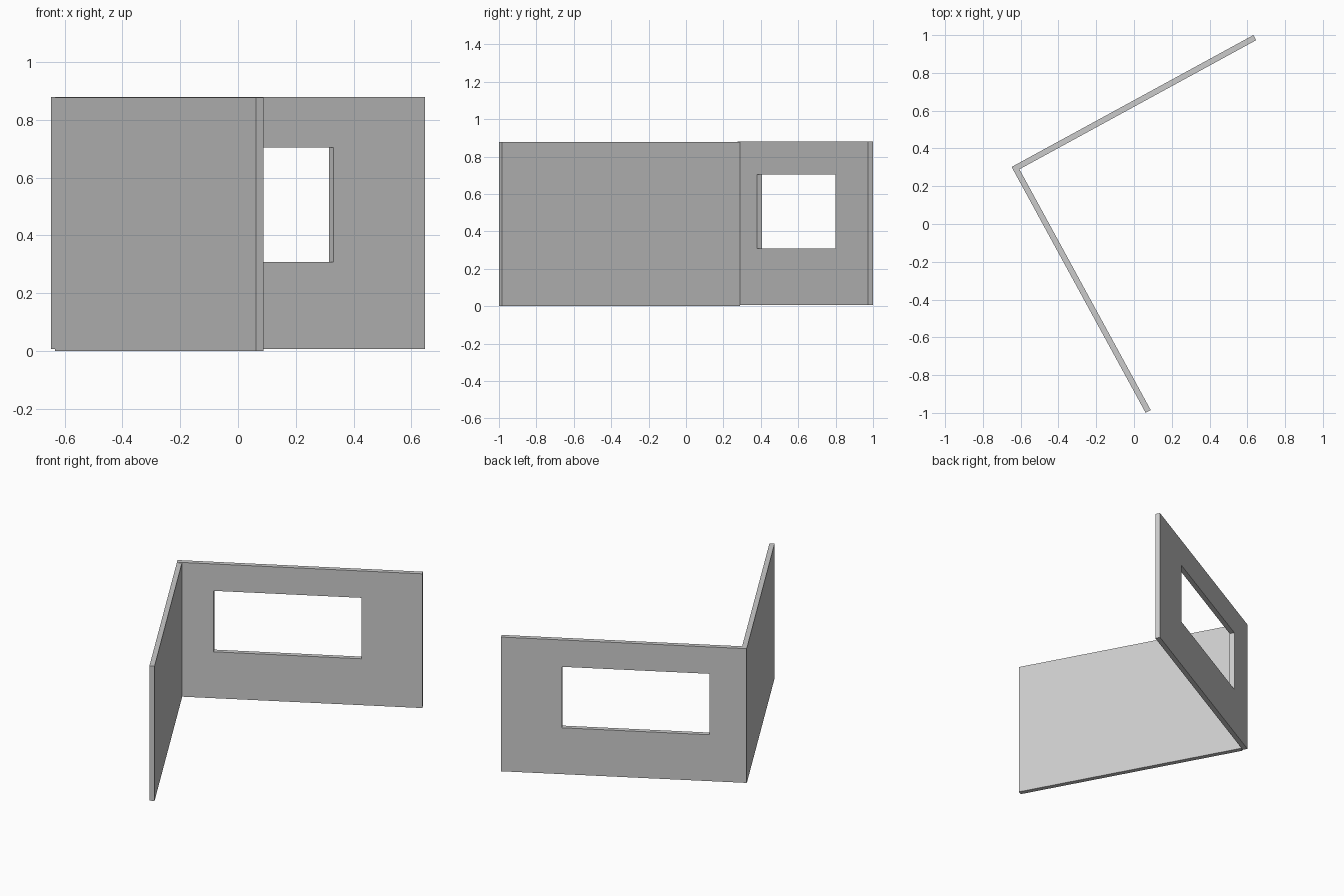
import bpy, bmesh, math
from mathutils import Vector, Matrix

if "Cube" in bpy.data.objects:
    bpy.data.objects.remove(bpy.data.objects["Cube"])

A = math.radians(28.6)      # plan rotation of the corner
T = 0.0305                  # wall thickness
CORNER = Vector((-0.648, 0.302, 0))


def wall(name, origin, angle, length, z0, z1, hole=None):
    """Panel running along local x, thickness towards local -y, optional opening."""
    xs, zs = [0, length], [z0, z1]
    if hole:
        xs[1:1] = hole[0]
        zs[1:1] = hole[1]
    bm = bmesh.new()
    grid = [[bm.verts.new((x, 0, z)) for z in zs] for x in xs]
    for i in range(len(xs) - 1):
        for k in range(len(zs) - 1):
            if hole and i == 1 and k == 1:
                continue
            bm.faces.new((grid[i][k], grid[i][k + 1], grid[i + 1][k + 1], grid[i + 1][k]))
    ext = bmesh.ops.extrude_face_region(bm, geom=bm.faces[:], use_keep_orig=True)
    moved = [g for g in ext["geom"] if isinstance(g, bmesh.types.BMVert)]
    bmesh.ops.translate(bm, verts=moved, vec=(0, -T, 0))
    bmesh.ops.recalc_face_normals(bm, faces=bm.faces[:])
    bm.transform(Matrix.Translation(origin) @ Matrix.Rotation(angle, 4, 'Z'))
    me = bpy.data.meshes.new(name)
    bm.to_mesh(me)
    bm.free()
    ob = bpy.data.objects.new(name, me)
    bpy.context.collection.objects.link(ob)
    return ob


# Back wall with window opening
wall("window_wall", CORNER, A, 1.458, 0.006, 0.88,
     hole=([0.219, 1.097], [0.308, 0.705]))

# Solid side wall, butting against the inner face of the window wall
u = Vector((math.cos(A), math.sin(A), 0))
v = Vector((math.sin(A), -math.cos(A), 0))
wall("side_wall", CORNER + v * T + u * T, A - math.pi / 2, 1.452, 0.0, 0.877)
